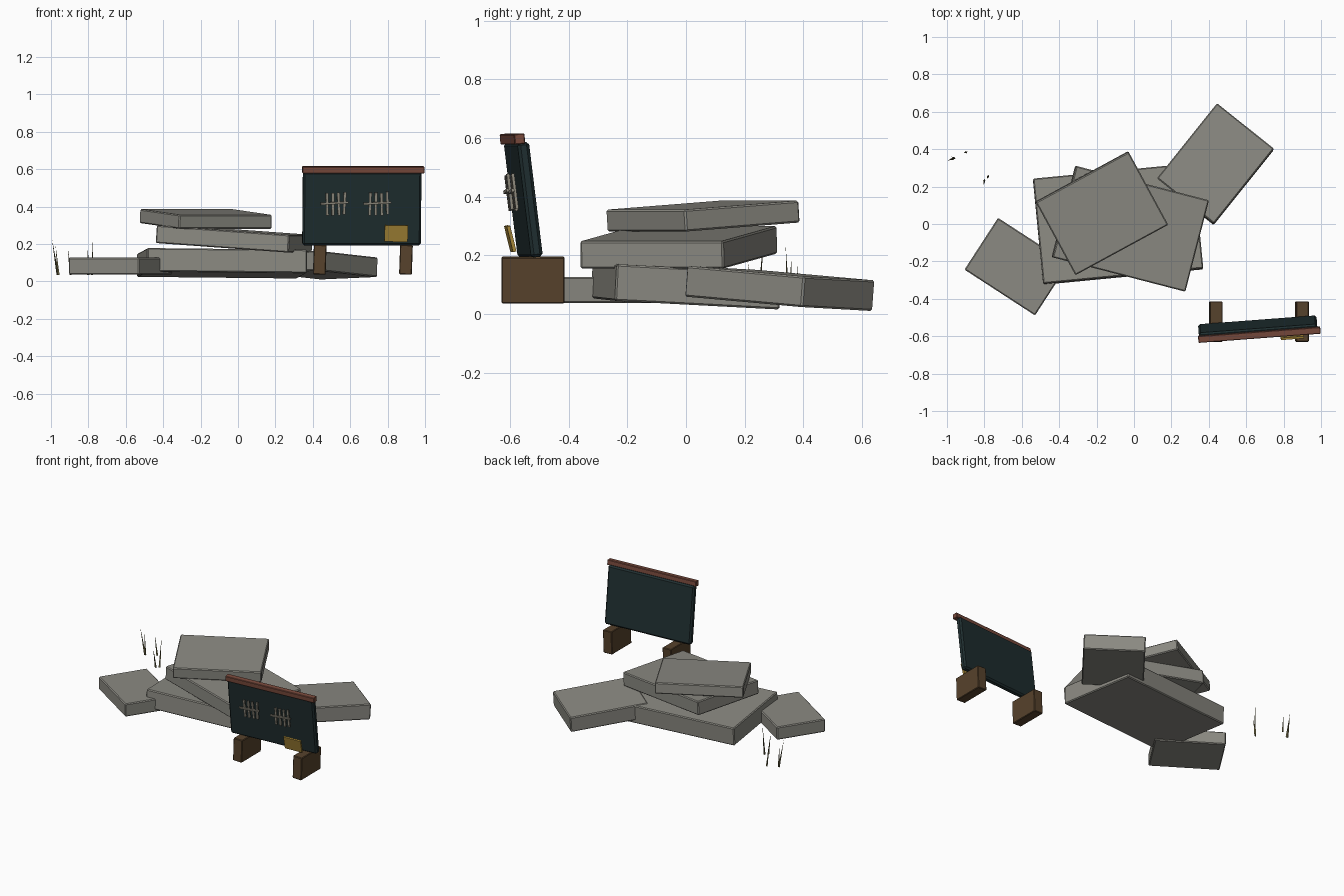
import bpy
import math
import random
from mathutils import Matrix, Vector

random.seed(4)
cube = bpy.data.objects.get("Cube")
if cube:
    bpy.data.objects.remove(cube, do_unlink=True)


def material(name, rgb):
    mat = bpy.data.materials.new(name)
    mat.use_nodes = True
    mat.diffuse_color = (*rgb, 1)
    mat.node_tree.nodes["Principled BSDF"].inputs["Base Color"].default_value = (*rgb, 1)
    return mat


STONE = material("grey stone", (0.26, 0.255, 0.225))
SLATE = material("dark slate", (0.014, 0.028, 0.03))
RUST = material("rust trim", (0.19, 0.068, 0.045))
WOOD = material("brown wood", (0.095, 0.055, 0.025))
BRASS = material("brass yellow", (0.4, 0.25, 0.04))
CHALK = material("chalk beige", (0.28, 0.26, 0.21))
GRASS = material("dry grass", (0.16, 0.14, 0.06))


def frame(loc, rx=0, ry=0, rz=0):
    turn = Matrix.Rotation(math.radians(rz), 4, 'Z')
    turn = turn @ Matrix.Rotation(math.radians(ry), 4, 'Y')
    turn = turn @ Matrix.Rotation(math.radians(rx), 4, 'X')
    return Matrix.Translation(loc) @ turn


def box(name, size, place, mat, bevel=0.006):
    bpy.ops.mesh.primitive_cube_add(size=1)
    ob = bpy.context.object
    ob.name = name
    ob.data.transform(Matrix.Diagonal((*size, 1)))
    ob.matrix_world = place
    ob.data.materials.append(mat)
    if bevel:
        mod = ob.modifiers.new("worn edges", 'BEVEL')
        mod.width = bevel
        mod.segments = 1
    return ob


# Stack of tilted stone slabs
box("base_slab", (0.86, 0.565, 0.125), frame((-0.085, 0.0, 0.097), -3, 0.6, 5.5), STONE)
box("middle_slab", (0.735, 0.505, 0.095), frame((-0.02, -0.025, 0.227), 0, 4, -14.5), STONE)
box("top_slab", (0.565, 0.445, 0.075), frame((-0.172, 0.058, 0.334), 4, 0, 28.5), STONE)

# Fallen slabs on each side
box("left_slab", (0.515, 0.39, 0.105), frame((0.435, 0.32, 0.087), -2, 4, 51.3), STONE)
box("right_slab", (0.45, 0.33, 0.09), frame((-0.628, -0.228, 0.082), 0, 0, -33), STONE)

# Leaning notice board with its cap rail
board = frame((0.662, -0.555, 0.39), 7, 0, 4.3)
box("notice_board", (0.635, 0.04, 0.395), board, SLATE, 0.01)
box("board_cap", (0.655, 0.036, 0.036), frame((0.67, -0.592, 0.597), 5, 0, 4.3), RUST, 0.003)

# Wooden feet
for side, x in (("right", 0.437), ("left", 0.898)):
    box(side + "_foot", (0.068, 0.216, 0.158), frame((x, -0.522, 0.116), 0, 2, 0), WOOD, 0.004)

# Brass plate hung low on the board
box("brass_plate", (0.125, 0.012, 0.09), board @ frame((0.18, -0.074, -0.125), 7, 1, 0), BRASS, 0)

# Two tally groups: four strokes and a crossing bar each
for group, cx in enumerate((-0.15, 0.08)):
    for i in range(4):
        lean = random.uniform(-3, 3)
        spot = (cx + (i - 1.5) * 0.031 + 0.008, -0.035, 0.03 + random.uniform(-0.004, 0.004))
        box(f"tally_stroke_{group}_{i}", (0.014, 0.01, 0.122), board @ frame(spot, 0, lean, 0), CHALK, 0)
    box(f"tally_bar_{group}", (0.148, 0.01, 0.011), board @ frame((cx, -0.043, 0.034), 0, -3, 0), CHALK, 0)

# Thin grass blades, base to tip
blades = [((-0.965, 0.35), (-0.995, 0.34), 0.23), ((-0.96, 0.35), (-0.975, 0.36), 0.19),
          ((-0.895, 0.385), (-0.91, 0.38), 0.18), ((-0.8, 0.235), (-0.803, 0.21), 0.18),
          ((-0.782, 0.25), (-0.775, 0.262), 0.24)]
for i, (foot, tip, top) in enumerate(blades):
    a, b = Vector((*foot, 0.035)), Vector((*tip, top))
    bpy.ops.mesh.primitive_cone_add(vertices=3, radius1=0.007, radius2=0, depth=(b - a).length)
    ob = bpy.context.object
    ob.name = f"grass_blade_{i}"
    ob.matrix_world = Matrix.Translation((a + b) / 2) @ (b - a).to_track_quat('Z', 'Y').to_matrix().to_4x4()
    ob.data.materials.append(GRASS)
